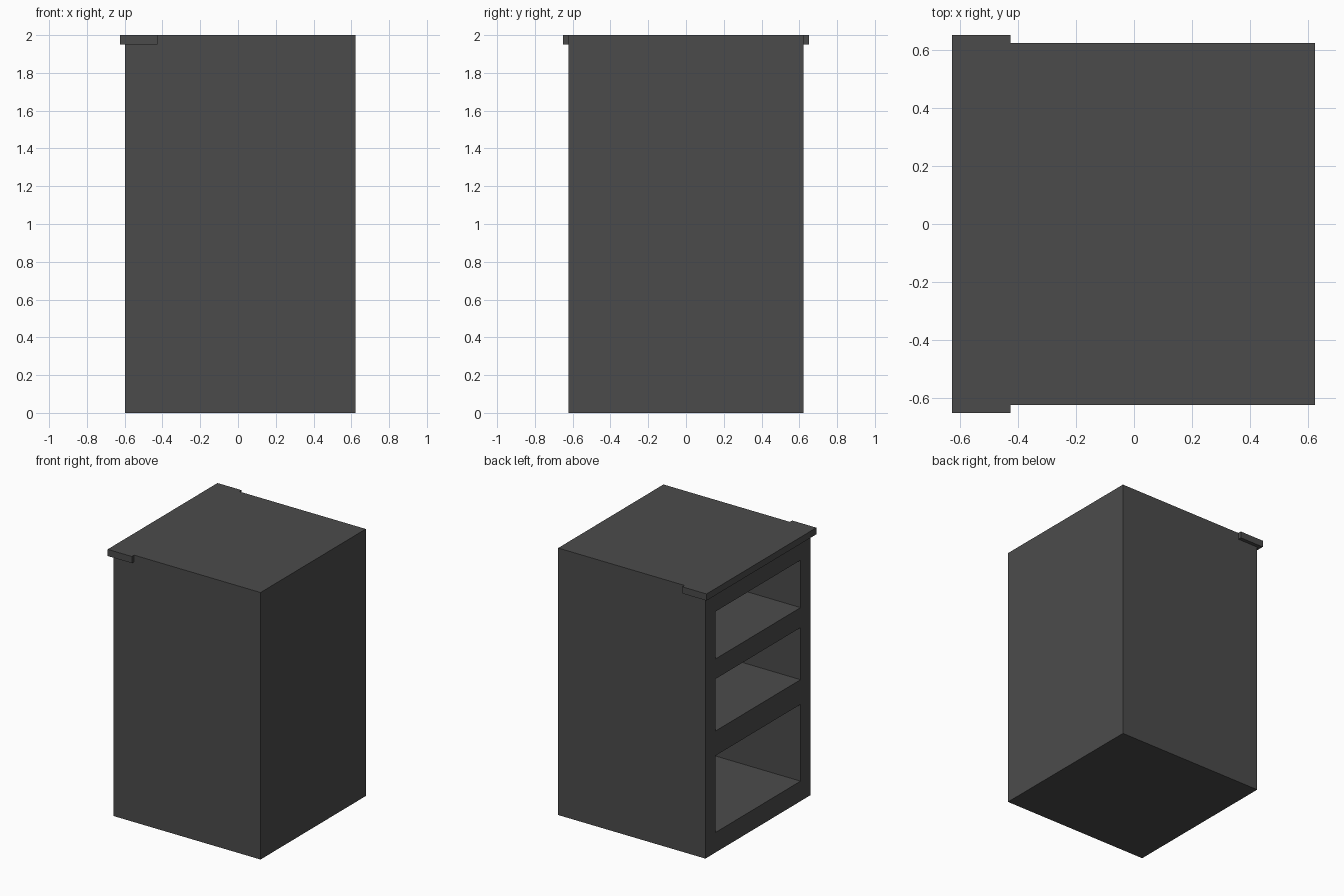
import bpy

if "Cube" in bpy.data.objects:
    bpy.data.objects.remove(bpy.data.objects["Cube"])

grey = bpy.data.materials.new("dark_grey")
grey.diffuse_color = (0.071, 0.071, 0.071, 1)
grey.use_nodes = True
grey.node_tree.nodes["Principled BSDF"].inputs["Base Color"].default_value = grey.diffuse_color


def box(name, x, y, z):
    """Axis-aligned box from (min, max) ranges."""
    bpy.ops.mesh.primitive_cube_add(size=1)
    ob = bpy.context.object
    ob.name = name
    lo, hi = zip(x, y, z)
    for v in ob.data.vertices:
        v.co = [b if c > 0 else a for c, a, b in zip(v.co, lo, hi)]
    ob.data.materials.append(grey)
    return ob


def combine(target, tool, operation):
    """Apply a boolean to the target and remove the tool."""
    mod = target.modifiers.new(operation.lower(), 'BOOLEAN')
    mod.operation = operation
    mod.solver = 'EXACT'
    mod.object = tool
    bpy.context.view_layer.objects.active = target
    bpy.ops.object.modifier_apply(modifier=mod.name)
    bpy.data.objects.remove(tool)


# Cabinet body
cabinet = box("cabinet", (-0.597, 0.623), (-0.623, 0.623), (0, 2))

# Overhanging lip along the top of the open side
lip = box("top_lip", (-0.625, -0.425), (-0.65, 0.65), (1.95, 2))
combine(cabinet, lip, 'UNION')

# Three shelf openings in the left side
for z in ((0.15, 0.725), (0.91, 1.3), (1.45, 1.805)):
    opening = box("opening_cutter", (-0.8, 0.5), (-0.503, 0.503), z)
    combine(cabinet, opening, 'DIFFERENCE')
